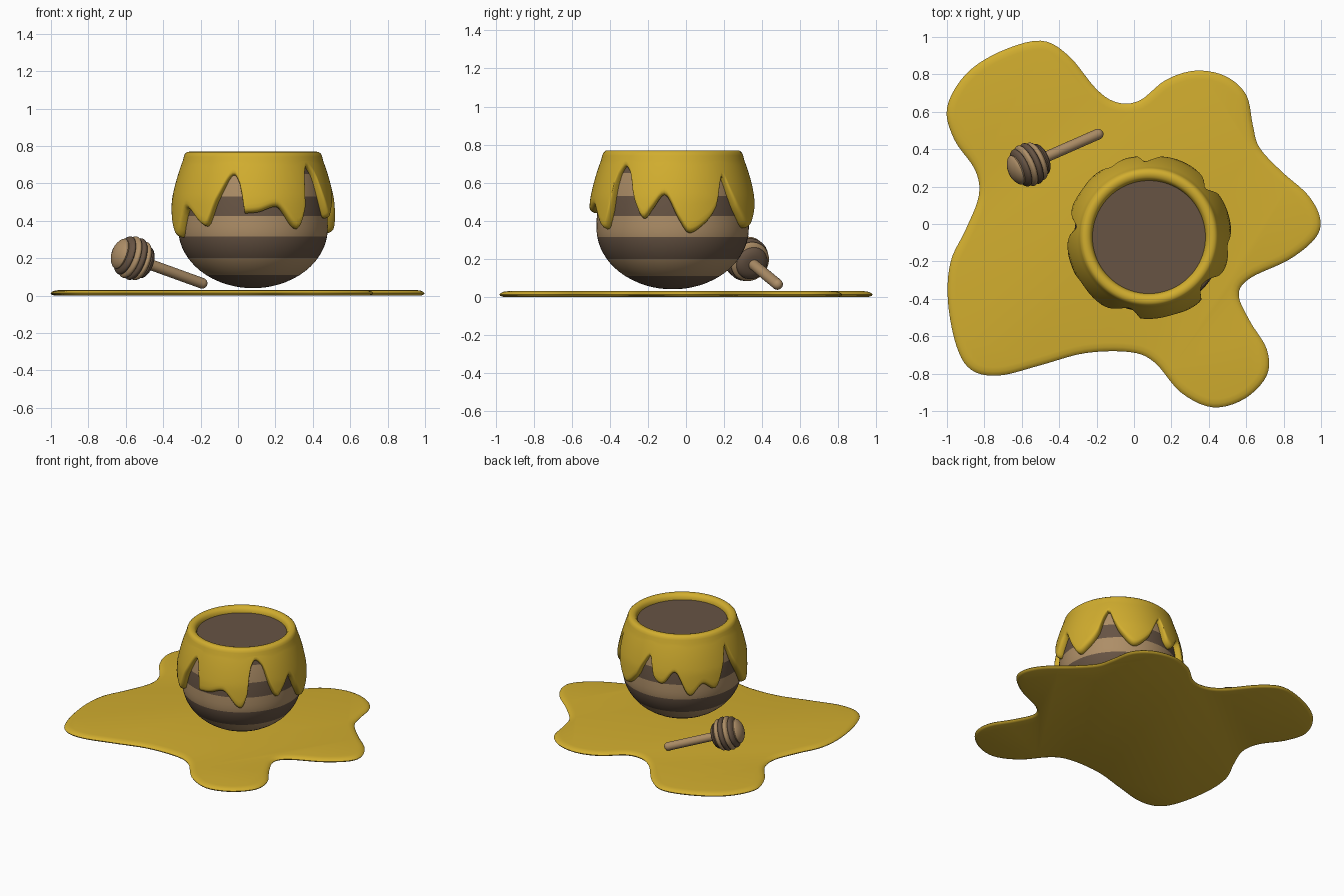
import bpy, bmesh, math
from mathutils import Vector

if "Cube" in bpy.data.objects:
    bpy.data.objects.remove(bpy.data.objects["Cube"])

def material(name, col):
    m = bpy.data.materials.new(name)
    m.diffuse_color = (*col, 1)
    m.use_nodes = True
    m.node_tree.nodes["Principled BSDF"].inputs["Base Color"].default_value = m.diffuse_color
    return m

HONEY = material("honey yellow", (0.64, 0.42, 0.028))
LIGHT = material("light wood", (0.42, 0.27, 0.135))
DARK = material("dark wood", (0.135, 0.088, 0.057))

def build(name, rings, mats, rule=None, angle=40):
    """Skin closed rings of points into a capped solid; rule(i) gives the material of band i."""
    bm = bmesh.new()
    vr = [[bm.verts.new(p) for p in ring] for ring in rings]
    for i in range(len(vr) - 1):
        a, b = vr[i], vr[i + 1]
        n = len(a)
        for j in range(n):
            k = (j + 1) % n
            f = bm.faces.new((a[j], a[k], b[k], b[j]))
            f.material_index = rule(i) if rule else 0
    for ring, i in ((vr[0], 0), (vr[-1], len(vr) - 2)):
        f = bm.faces.new(ring)
        f.material_index = rule(i) if rule else 0
    bmesh.ops.recalc_face_normals(bm, faces=bm.faces)
    me = bpy.data.meshes.new(name)
    bm.to_mesh(me)
    bm.free()
    ob = bpy.data.objects.new(name, me)
    bpy.context.collection.objects.link(ob)
    for m in mats:
        me.materials.append(m)
    bpy.ops.object.select_all(action='DESELECT')
    ob.select_set(True)
    bpy.context.view_layer.objects.active = ob
    bpy.ops.object.shade_smooth_by_angle(angle=math.radians(angle))
    return ob

# ---------- puddle ----------
outline = [(-.50, .98), (-.72, .92), (-.90, .80), (-1, .62), (-.96, .45), (-.85, .29), (-.83, .15),
           (-.90, -.03), (-.98, -.20), (-.995, -.41), (-.95, -.65), (-.87, -.78), (-.72, -.81),
           (-.50, -.755), (-.26, -.69), (-.02, -.685), (.11, -.74), (.25, -.90), (.42, -.98),
           (.59, -.935), (.71, -.81), (.71, -.67), (.62, -.52), (.56, -.38), (.62, -.29),
           (.83, -.19), (.97, -.075), (.995, .03), (.93, .155), (.79, .28), (.67, .41),
           (.635, .53), (.60, .69), (.49, .79), (.33, .82), (.17, .77), (.03, .66),
           (-.09, .65), (-.20, .72), (-.35, .90)]
P = [Vector(p) for p in outline]
loop = []
for i in range(len(P)):
    p0, p1, p2, p3 = (P[(i + k - 1) % len(P)] for k in range(4))
    for s in range(5):
        t = s / 5
        loop.append(0.5 * (2 * p1 + (p2 - p0) * t + (2 * p0 - 5 * p1 + 4 * p2 - p3) * t * t
                           + (3 * p1 - p0 - 3 * p2 + p3) * t ** 3))

def inset(d, z):
    ring = []
    for i, p in enumerate(loop):
        t = (loop[(i + 1) % len(loop)] - loop[i - 1]).normalized()
        ring.append((p.x - t.y * d, p.y + t.x * d, z))
    return ring

build("honey_puddle", [inset(d, z) for d, z in
      ((.02, 0), (.004, .006), (0, .013), (.008, .021), (.022, .027), (.045, .03))], [HONEY], angle=60)

# ---------- pot ----------
CX, CY, N = 0.08, -0.07, 180

def pot_r(z):
    k = (z - .36) / (.32 if z < .36 else .74)
    return .40 * math.sqrt(max(0, 1 - k * k))

def at(a, r, z):
    return (CX + r * math.sin(a), CY - r * math.cos(a), z)

stripes = [.04, .11, .20, .315, .425, .53, .65, .73]
zs = [.0405, .042, .045, .05, .06, .07, .09]
for lo, hi in zip(stripes[1:], stripes[2:]):
    zs += [lo + (hi - lo) * k / 4 for k in range(4)]
zs.append(stripes[-1])

def stripe(i):
    mid = (zs[i] + zs[i + 1]) / 2
    return sum(mid > s for s in stripes[1:]) % 2

build("pot", [[at(2 * math.pi * j / 96, pot_r(z), z) for j in range(96)] for z in zs],
      [DARK, LIGHT], stripe)

# ---------- dripping honey cover ----------
# lower edge of the honey: (degrees from the front, height)
keys = [(-68, .31), (-56, .465), (-36, .37), (-27, .51), (-15, .645), (-9, .57), (-6, .44), (3, .445),
        (17, .475), (34, .355), (40, .45), (43, .62), (49, .685), (56, .64), (62, .50), (69, .41), (75, .46),
        (84, .535), (95, .40), (102, .335), (113, .38), (122, .46), (126, .56), (131, .63), (136, .54),
        (142, .45), (155, .36), (169, .44), (176, .54), (183, .61), (189, .46), (196, .43), (208, .52),
        (222, .35), (234, .43), (246, .38), (255, .52), (262, .655), (269, .53), (275, .45)]
ext = [(a - 360, z) for a, z in keys[-3:]] + keys + [(a + 360, z) for a, z in keys[:3]]

def slope(i):
    d0, d1 = ((ext[k + 1][1] - ext[k][1]) / (ext[k + 1][0] - ext[k][0]) for k in (i - 1, i))
    return 0 if d0 * d1 <= 0 else 2 * d0 * d1 / (d0 + d1)

def drip_edge(a):
    i = max(k for k in range(len(ext) - 2) if ext[k][0] <= a)
    (x0, y0), (x1, y1) = ext[i], ext[i + 1]
    h = x1 - x0
    t = (a - x0) / h
    return (y0 * (1 + 2 * t) * (1 - t) ** 2 + slope(i) * h * t * (1 - t) ** 2
            + y1 * t * t * (3 - 2 * t) + slope(i + 1) * h * t * t * (t - 1))

def thick(z):
    return .026 + .016 * min(1, max(0, (.72 - z) / .2))

degs = [-68 + 360 * j / N for j in range(N)]
edge = [drip_edge(a) for a in degs]
rad = [math.radians(a) for a in degs]
# rim and inner surface, then the outer skin, then a rounded lip tucked into the pot
rings = [[at(a, r, z) for a in rad] for r, z in
         ((.02, .728), (.10, .726), (.20, .719), (.27, .709), (.302, .70), (.302, .735), (.308, .753),
          (.320, .766), (.337, .77), (.352, .768), (.364, .758), (.370, .742))]
for k in range(13):
    ring = []
    for a, e in zip(rad, edge):
        z = .72 + (e + .03 - .72) * k / 12
        ring.append(at(a, pot_r(z) + thick(z), z))
    rings.append(ring)
for dz, f in ((.016, .9), (.006, .65), (0, .3), (.004, -.3)):
    rings.append([at(a, pot_r(e + dz) + thick(e) * f, e + dz) for a, e in zip(rad, edge)])
# hidden closure inside the pot
rings.append([at(a, .2, .68) for a in rad])
build("honey_cover", rings, [HONEY], angle=60)

# ---------- dipper ----------
head = Vector((-.562, .318, .20))
tip = Vector((-.175, .488, .06))
axis = (tip - head).normalized()
length = (tip - head).length
side = axis.cross(Vector((0, 0, 1))).normalized()
up = side.cross(axis)

def lathe(profile, n=40):
    return [[head + axis * s + (side * math.cos(2 * math.pi * j / n) + up * math.sin(2 * math.pi * j / n)) * r
             for j in range(n)] for s, r in profile]

# grooved head: six beads of alternating colour
cuts = [-.116, -.07, -.036, -.002, .034, .068, .102]
prof, STEP = [], 6
for lo, hi in zip(cuts, cuts[1:]):
    for k in range(STEP):
        u = k / STEP
        s = lo + (hi - lo) * u
        r = math.sqrt(max(.0001, .118 ** 2 - s * s))
        groove = 1 if lo == cuts[0] and u < .5 else .86 + .14 * math.sin(math.pi * u) ** .6
        prof.append((s, r * groove))
prof.append((cuts[-1], .045))
build("dipper_head", lathe(prof), [LIGHT, DARK], lambda i: (i // STEP) % 2)

# handle with a rounded end
R = .029
prof = [(.05, R), (length - .02, R)]
prof += [(length - .02 + R * math.sin(t), R * math.cos(t)) for t in (.3, .6, .9, 1.2, 1.5)]
build("dipper_handle", lathe(prof, 24), [LIGHT], angle=60)
